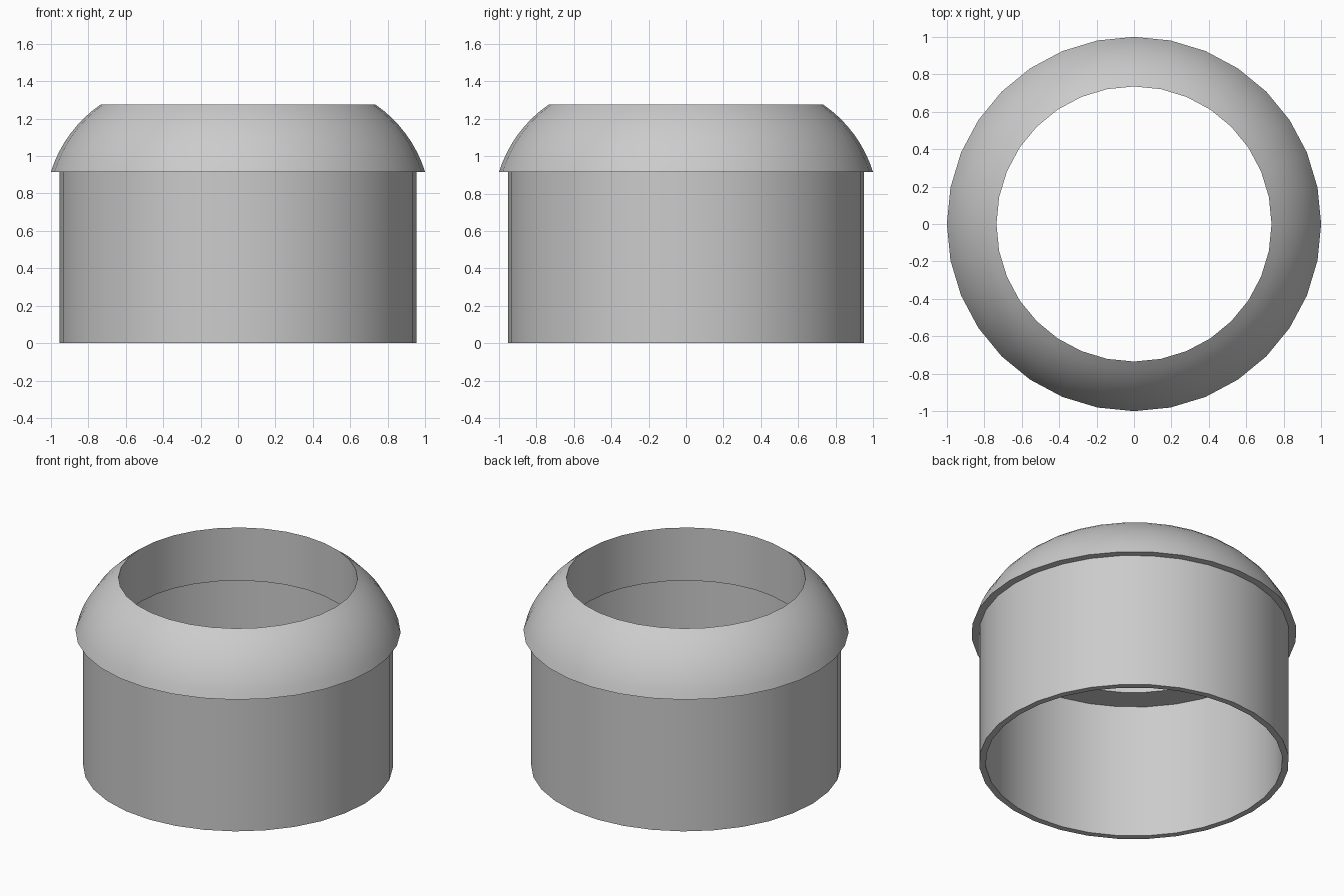
import bpy, bmesh, math

cube = bpy.data.objects.get("Cube")
if cube:
    bpy.data.objects.remove(cube, do_unlink=True)

SIDES = 32
OUTER, INNER = 0.953, 0.913        # tube wall
RIM, BORE = 1.0, 0.735             # domed collar
SHOULDER, TOP = 0.915, 1.275

grey = bpy.data.materials.new("plain grey")
grey.use_nodes = True
grey.diffuse_color = (0.6, 0.6, 0.6, 1)
grey.node_tree.nodes["Principled BSDF"].inputs["Base Color"].default_value = grey.diffuse_color


def arc(start, end, half_angle, steps):
    """Points on a circular arc bulging up and outward from start to end."""
    dx, dz = end[0] - start[0], end[1] - start[1]
    radius = math.hypot(dx, dz) / 2 / math.sin(half_angle)
    middle = math.atan2(-dx, dz)
    cx = start[0] - radius * math.cos(middle - half_angle)
    cz = start[1] - radius * math.sin(middle - half_angle)
    angles = [middle + half_angle * (2 * i / steps - 1) for i in range(steps + 1)]
    return [(cx + radius * math.cos(a), cz + radius * math.sin(a)) for a in angles]


def lathe(name, profile):
    """Revolve a closed radius/height profile around z."""
    bm = bmesh.new()
    rings = []
    for i in range(SIDES):
        a = math.tau * i / SIDES
        rings.append([bm.verts.new((r * math.cos(a), r * math.sin(a), z)) for r, z in profile])
    n = len(profile)
    for i in range(SIDES):
        here, there = rings[i], rings[(i + 1) % SIDES]
        for j in range(n):
            k = (j + 1) % n
            bm.faces.new((here[j], there[j], there[k], here[k]))
    bmesh.ops.recalc_face_normals(bm, faces=bm.faces)
    mesh = bpy.data.meshes.new(name)
    bm.to_mesh(mesh)
    bm.free()
    mesh.materials.append(grey)
    obj = bpy.data.objects.new(name, mesh)
    bpy.context.collection.objects.link(obj)
    bpy.ops.object.select_all(action="DESELECT")
    obj.select_set(True)
    bpy.context.view_layer.objects.active = obj
    bpy.ops.object.shade_smooth_by_angle(angle=math.radians(30))
    return obj


# Hollow tube, overhanging lip, domed collar, bore and inner ledge in one closed shell
dome = arc((RIM, SHOULDER), (BORE, TOP), math.radians(19), 8)
lathe("domed_collar_sleeve",
      [(INNER, 0), (OUTER, 0), (OUTER, SHOULDER)] + dome
      + [(BORE, SHOULDER), (INNER, SHOULDER)])
